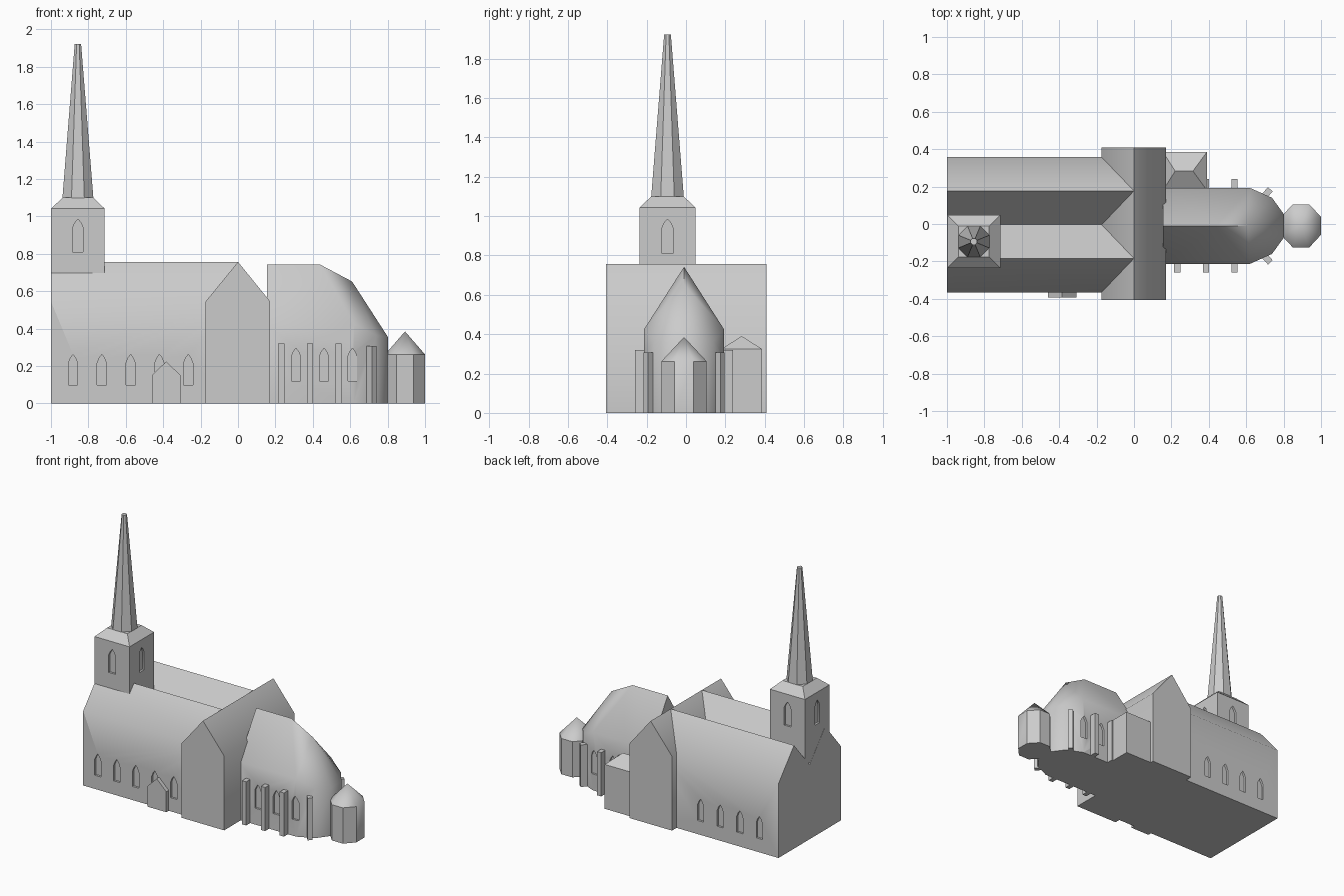
import bpy, bmesh, math
from mathutils import Vector, Matrix

if "Cube" in bpy.data.objects:
    bpy.data.objects.remove(bpy.data.objects["Cube"])

stone = bpy.data.materials.new("grey_stone")
stone.diffuse_color = (0.6, 0.6, 0.6, 1)
stone.use_nodes = True
stone.node_tree.nodes["Principled BSDF"].inputs["Base Color"].default_value = stone.diffuse_color


def make(name, verts, faces, angle=42):
    """Closed mesh object, smooth shaded below the given edge angle."""
    bm = bmesh.new()
    vs = [bm.verts.new(v) for v in verts]
    for f in faces:
        bm.faces.new([vs[i] for i in f])
    bmesh.ops.recalc_face_normals(bm, faces=bm.faces)
    me = bpy.data.meshes.new(name)
    bm.to_mesh(me)
    bm.free()
    me.materials.append(stone)
    ob = bpy.data.objects.new(name, me)
    bpy.context.collection.objects.link(ob)
    smooth(ob, angle)
    return ob


def smooth(ob, angle=42):
    bpy.ops.object.select_all(action='DESELECT')
    bpy.context.view_layer.objects.active = ob
    ob.select_set(True)
    bpy.ops.object.shade_smooth_by_angle(angle=math.radians(angle))


def loft(name, rings):
    """Skin equal-sized rings of points and cap both ends."""
    n = len(rings[0])
    verts = [p for r in rings for p in r]
    faces = [[k * n + i, k * n + (i + 1) % n, (k + 1) * n + (i + 1) % n, (k + 1) * n + i]
             for k in range(len(rings) - 1) for i in range(n)]
    faces += [list(range(n)), list(range(len(verts) - n, len(verts)))]
    return make(name, verts, faces)


def prism(name, profile, axis, a, b):
    """Extrude a 2D profile along x, y or z from a to b."""
    put = {'x': lambda p, t: (t, p[0], p[1]),
           'y': lambda p, t: (p[0], t, p[1]),
           'z': lambda p, t: (p[0], p[1], t)}[axis]
    return loft(name, [[put(p, t) for p in profile] for t in (a, b)])


def lancet(c, w, z0, zs, z1):
    """Pointed window outline."""
    h, zm = w / 2, zs + (z1 - zs) * 0.6
    return [(c - h, z0), (c + h, z0), (c + h, zs), (c + h * 0.55, zm),
            (c, z1), (c - h * 0.55, zm), (c - h, zs)]


def recess(body, windows):
    """Cut shallow window niches: (outline, axis, from, to)."""
    for outline, axis, a, b in windows:
        cutter = prism("window_cutter", outline, axis, a, b)
        mod = body.modifiers.new("window", 'BOOLEAN')
        mod.operation, mod.solver, mod.object = 'DIFFERENCE', 'EXACT', cutter
        bpy.context.view_layer.objects.active = body
        bpy.ops.object.modifier_apply(modifier=mod.name)
        bpy.data.objects.remove(cutter)
    smooth(body)


D = 0.015      # window niche depth
EAVE, RIDGE = 0.545, 0.757

# Twin-gabled nave with lancets
nave = prism("nave", [(-0.365, 0), (0.357, 0), (0.357, EAVE), (0.177, RIDGE),
                      (-0.004, EAVE), (-0.184, RIDGE), (-0.365, EAVE)], 'x', -1, 0)
wins = [(lancet(-0.882 + 0.154 * i, 0.05, 0.1, 0.215, 0.262), 'y', -0.4, -0.365 + D) for i in range(5)]
wins += [(lancet(-0.845 + 0.159 * i, 0.05, 0.1, 0.215, 0.262), 'y', 0.357 - D, 0.4) for i in range(4)]
recess(nave, wins)

# Cross gable and small front porch
prism("transept", [(-0.173, 0), (0.172, 0), (0.172, EAVE), (0, RIDGE), (-0.173, EAVE)], 'y', -0.406, 0.41)
prism("porch", [(-0.46, 0), (-0.307, 0), (-0.307, 0.15), (-0.384, 0.225), (-0.46, 0.15)], 'y', -0.393, -0.35)

# Tower with a lancet on each side
TX, TY = -0.856, -0.094
x0, x1, y0, y1 = -0.999, -0.715, -0.235, 0.047
tower = prism("tower", [(x0, y0), (x1, y0), (x1, y1), (x0, y1)], 'z', 0.56, 1.043)
tx, ty = [lancet(c, 0.056, 0.81, 0.94, 0.985) for c in (TX, TY)]
recess(tower, [(tx, 'y', y0 - 0.05, y0 + D), (tx, 'y', y1 - D, y1 + 0.05),
               (ty, 'x', x0 - 0.05, x0 + D), (ty, 'x', x1 - D, x1 + 0.05)])


def octagon(cx, cy, r, z):
    """Flat-sided octagon; r reaches the flat sides."""
    R = r / math.cos(math.pi / 8)
    return [(cx + R * math.cos(math.pi * (i + 0.5) / 4),
             cy + R * math.sin(math.pi * (i + 0.5) / 4), z) for i in range(8)]


# Spire skirt (square pyramid stub) and octagonal spire
loft("spire_skirt", [[(TX + sx * h, TY + sy * h, z) for sx, sy in ((-1, -1), (1, -1), (1, 1), (-1, 1))]
                     for h, z in ((0.142, 1.043), (0.082, 1.1))])
loft("spire", [octagon(TX, TY, 0.083, 1.095), octagon(TX, TY, 0.017, 1.923)])

# Choir with rounded apse: wall ring, eave ring, falling ridge
CY = -0.01
half = [(0.155, 0.203, 0.425), (0.62, 0.203, 0.425), (0.738, 0.15, 0.365), (0.803, 0.06, 0.353)]
eave = [(x, CY - y, z) for x, y, z in half] + [(x, CY + y, z) for x, y, z in reversed(half)]
base = [(x, y, 0) for x, y, z in eave]
ridge = [(0.155, CY, 0.742), (0.44, CY, 0.742), (0.61, CY, 0.652)]
A, B, P = 16, 17, 18
faces = [list(range(8))] + [[i, i + 1, i + 9, i + 8] for i in range(7)] + [[7, 0, 8, A, 15]]
faces += [[8, 9, B], [8, B, A], [9, P, B], [15, A, B], [15, B, 14], [14, B, P]]
faces += [[i, i + 1, P] for i in range(9, 14)]
choir = make("choir", base + eave + ridge, faces)
wins = []
for x in (0.31, 0.46, 0.612):
    o = lancet(x, 0.05, 0.12, 0.25, 0.295)
    wins.append((o, 'y', -0.26, CY - 0.203 + D))
    if x > 0.4:
        wins.append((o, 'y', CY + 0.203 - D, 0.25))
recess(choir, wins)


def buttress(name, x, y, angle, w, depth, h):
    """Upright pier pointing outward at the given angle."""
    m = Matrix.Translation((x, y, 0)) @ Matrix.Rotation(angle, 4, 'Z')
    pts = [m @ Vector(p) for p in ((0, -w / 2, 0), (depth, -w / 2, 0), (depth, w / 2, 0), (0, w / 2, 0))]
    prism(name, [(p.x, p.y) for p in pts], 'z', 0, h)


# Straight and diagonal buttresses on both sides
for s in (-1, 1):
    for x in (0.231, 0.385, 0.537):
        buttress("buttress", x, CY + s * 0.18, s * math.pi / 2, 0.034, 0.07, 0.32)
    buttress("diagonal_buttress", 0.67, CY + s * 0.13, s * math.radians(48), 0.034, 0.088, 0.308)

# Vestry with hipped roof behind the choir
c = [(0.155, 0.18), (0.39, 0.18), (0.39, 0.385), (0.155, 0.385)]
make("vestry", [(x, y, z) for z in (0, 0.325) for x, y in c] + [(0.22, 0.283, 0.39), (0.315, 0.283, 0.39)],
     [[0, 1, 2, 3], [0, 1, 5, 4], [1, 2, 6, 5], [2, 3, 7, 6], [3, 0, 4, 7],
      [4, 5, 9, 8], [5, 6, 9], [6, 7, 8, 9], [7, 4, 8]])

# Octagonal chapel at the east end with pointed roof
AX = 0.893
ring = [(AX + (x - AX) * 0.93, y, z) for z in (0, 0.262) for x, y, _ in octagon(AX, CY, 0.115, 0)]
make("east_chapel", ring + [(AX, CY, 0.385)],
     [list(range(8))] + [[i, (i + 1) % 8, (i + 1) % 8 + 8, i + 8] for i in range(8)]
     + [[i + 8, (i + 1) % 8 + 8, 16] for i in range(8)])
